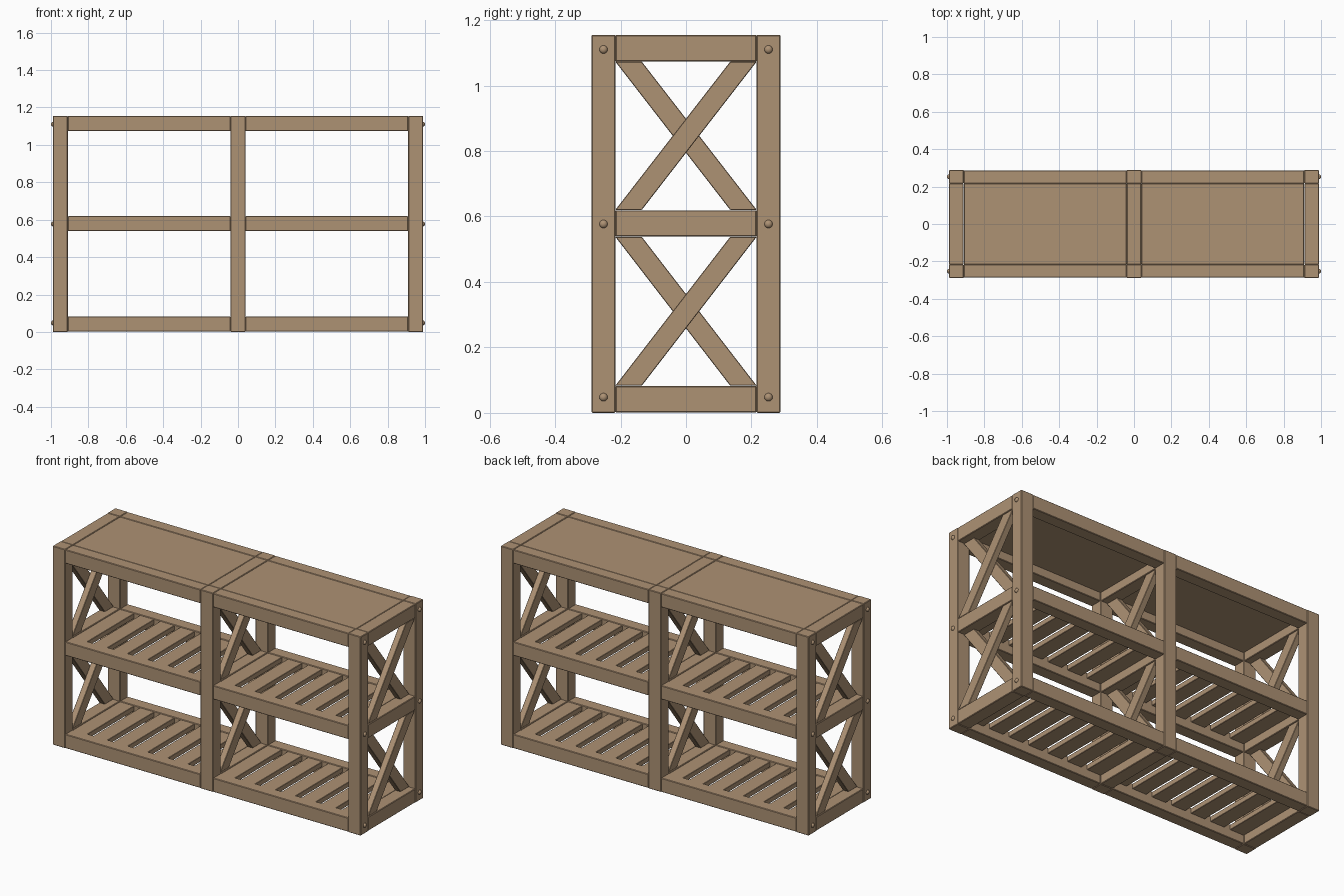
import bpy, bmesh, math

if "Cube" in bpy.data.objects:
    bpy.data.objects.remove(bpy.data.objects["Cube"])

wood = bpy.data.materials.new("warm_wood")
wood.diffuse_color = (0.42, 0.287, 0.175, 1)
wood.use_nodes = True
wood.node_tree.nodes["Principled BSDF"].inputs["Base Color"].default_value = wood.diffuse_color

H, W, PY = 1.155, 0.08, 0.216          # height, post width, inner post face
YO = 0.288                             # outer depth
RAILS = [(0.0, 0.083), (0.538, 0.62), (1.073, H)]
POSTS = (-0.95, 0.0, 0.95)


def finish(name, bm, bevel=0.003):
    if bevel:
        bmesh.ops.bevel(bm, geom=bm.edges[:], offset=bevel, segments=1,
                        affect='EDGES', profile=0.5)
    bmesh.ops.recalc_face_normals(bm, faces=bm.faces[:])
    me = bpy.data.meshes.new(name)
    bm.to_mesh(me)
    bm.free()
    me.materials.append(wood)
    ob = bpy.data.objects.new(name, me)
    bpy.context.collection.objects.link(ob)
    return ob


def prism(name, profile, x0, x1, bevel=0.003):
    """Extrude a (y, z) profile from x0 to x1."""
    bm = bmesh.new()
    a = [bm.verts.new((x0, y, z)) for y, z in profile]
    b = [bm.verts.new((x1, y, z)) for y, z in profile]
    n = len(profile)
    bm.faces.new(a)
    bm.faces.new(b[::-1])
    for i in range(n):
        j = (i + 1) % n
        bm.faces.new((a[i], b[i], b[j], a[j]))
    return finish(name, bm, bevel)


def box(name, x0, x1, y0, y1, z0, z1, bevel=0.003):
    return prism(name, [(y0, z0), (y1, z0), (y1, z1), (y0, z1)], x0, x1, bevel)


# Three upright frames: posts, cross rails and X braces
for px in POSTS:
    for s in (-1, 1):
        ya, yb = sorted((s * PY, s * YO))
        box("post", px - W / 2, px + W / 2, ya, yb, 0, H)
    for z0, z1 in RAILS:
        box("cross_rail", px - W / 2 + 0.001, px + W / 2 - 0.001,
            -PY, PY, z0 + 0.001, z1 - 0.001)
    for low, high in ((RAILS[0][1], RAILS[1][0]), (RAILS[1][1], RAILS[2][0])):
        for s in (1, -1):
            prof = [(-s * PY, low), (-s * 0.135, low),
                    (s * PY, high), (s * 0.135, high)]
            xa, xb = sorted((px, px + s * 0.036))
            prism("brace", prof, xa, xb, 0.002)

# Two bays: long rails, slatted shelves and top panels
for bx in (-1, 1):
    x0, x1 = sorted((bx * 0.04, bx * 0.91))
    for z0, z1 in RAILS:
        for s in (-1, 1):
            ya, yb = sorted((s * PY, s * (YO - 0.001)))
            box("long_rail", x0, x1, ya, yb, z0 + 0.001, z1 - 0.001)
    count, gap = 7, 0.038
    width = (x1 - x0 - gap * (count - 1)) / count
    for z0, z1 in RAILS[:2]:
        for i in range(count):
            sx = x0 + i * (width + gap)
            box("shelf_slat", sx, sx + width, -PY, PY, z1 - 0.034, z1 - 0.004, 0.002)
    box("top_panel", x0, x1, -PY, PY, H - 0.034, H - 0.002)

# Domed bolt heads on the end frames
for sx in (-1, 1):
    for sy in (-1, 1):
        for z in (0.048, 0.577, 1.11):
            bm = bmesh.new()
            bmesh.ops.create_uvsphere(bm, u_segments=16, v_segments=8, radius=0.0125)
            for v in bm.verts:
                v.co.x *= 0.8
                v.co.x += sx * 0.99
                v.co.y += sy * 0.252
                v.co.z += z
            for f in bm.faces:
                f.smooth = True
            finish("bolt_head", bm, 0)
